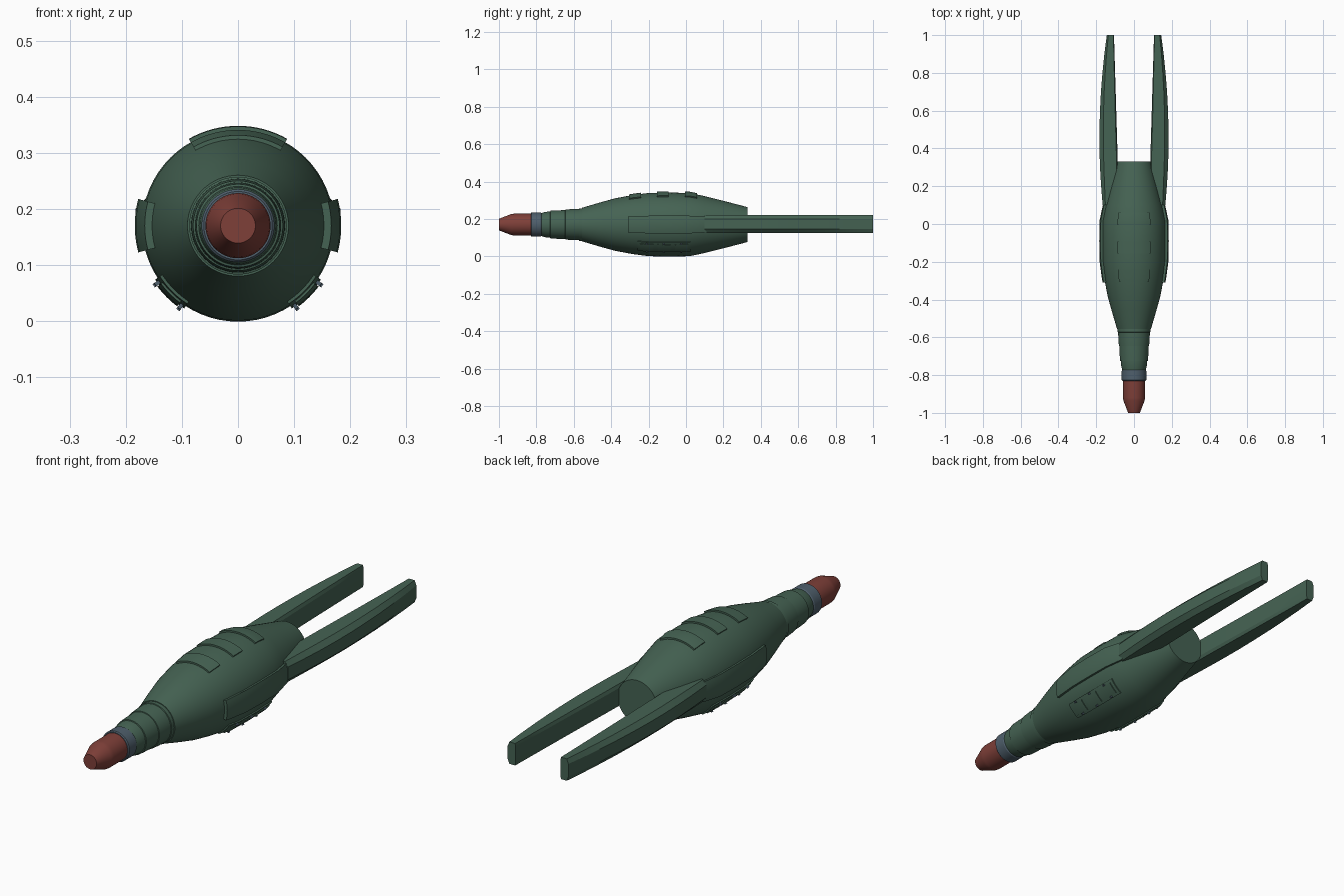
import bpy, bmesh
from math import sin, cos, pi, radians

cube = bpy.data.objects.get("Cube")
if cube:
    bpy.data.objects.remove(cube)

AXIS = 0.17   # height of the long axis


def material(name, rgb):
    m = bpy.data.materials.new(name)
    m.use_nodes = True
    m.diffuse_color = (*rgb, 1)
    m.node_tree.nodes["Principled BSDF"].inputs["Base Color"].default_value = (*rgb, 1)
    return m


GREEN = material("dark green paint", (0.06, 0.125, 0.087))
RED = material("rust red paint", (0.21, 0.05, 0.04))
STEEL = material("blue grey steel", (0.078, 0.115, 0.15))


def loft(name, rings, mat, angle=30):
    """Skin a row of closed, equally sized point rings and cap both ends."""
    bm = bmesh.new()
    rows = [[bm.verts.new(p) for p in ring] for ring in rings]
    n = len(rows[0])
    for a, b in zip(rows, rows[1:]):
        for i in range(n):
            j = (i + 1) % n
            bm.faces.new((a[i], a[j], b[j], b[i]))
    bm.faces.new(rows[0][::-1])
    bm.faces.new(rows[-1])
    bmesh.ops.recalc_face_normals(bm, faces=bm.faces[:])
    mesh = bpy.data.meshes.new(name)
    bm.to_mesh(mesh)
    bm.free()
    mesh.materials.append(mat)
    ob = bpy.data.objects.new(name, mesh)
    bpy.context.collection.objects.link(ob)
    bpy.ops.object.select_all(action='DESELECT')
    ob.select_set(True)
    bpy.context.view_layer.objects.active = ob
    bpy.ops.object.shade_smooth_by_angle(angle=radians(angle))
    return ob


def polar(r, a, y):
    return (r * cos(a), y, AXIS + r * sin(a))


def turned(name, profile, mat, sides=64):
    """Round part about the long axis from (y, radius) pairs."""
    return loft(name, [[polar(r, 2 * pi * i / sides, y) for i in range(sides)]
                       for y, r in profile], mat)


def lerp(table, y):
    for a, b in zip(table, table[1:]):
        if y <= b[0]:
            t = (y - a[0]) / (b[0] - a[0])
            return [p + t * (q - p) for p, q in zip(a[1:], b[1:])]
    return table[-1][1:]


HULL = [(-0.555, 0.09), (-0.46, 0.118), (-0.38, 0.14), (-0.29, 0.157), (-0.2, 0.169),
        (-0.09, 0.171), (0.02, 0.169), (0.1, 0.152), (0.2, 0.127), (0.33, 0.093)]


def shell_plate(name, y0, y1, mid, half, lift, mat=GREEN, sink=0.008, steps=10):
    """Curved plate that hugs the hull; angles in degrees."""
    ys = [y0] + [y for y, _ in HULL if y0 < y < y1] + [y1]
    angles = [radians(mid - half + 2 * half * i / steps) for i in range(steps + 1)]
    rings = []
    for y in ys:
        r = lerp(HULL, y)[0]
        rings.append([polar(r + lift, a, y) for a in angles]
                     + [polar(r - sink, a, y) for a in reversed(angles)])
    return loft(name, rings, mat)


# Hull, stepped neck, collar and nose
turned("hull", HULL, GREEN)
turned("neck", [(-0.56, 0.084), (-0.61, 0.083), (-0.645, 0.08), (-0.646, 0.077),
                (-0.69, 0.076), (-0.725, 0.074), (-0.726, 0.07), (-0.75, 0.068),
                (-0.78, 0.06)], GREEN)
turned("neck_base_ring", [(-0.575, 0.08), (-0.572, 0.087), (-0.55, 0.087)], GREEN)
turned("collar", [(-0.83, 0.061), (-0.826, 0.065), (-0.778, 0.065), (-0.772, 0.061)], STEEL)
turned("nose", [(-1.0, 0.031), (-0.935, 0.056), (-0.92, 0.058), (-0.82, 0.058)], RED)

# Raised bands across the top
for i, (y0, y1) in enumerate([(-0.305, -0.24), (-0.155, -0.093), (-0.005, 0.06)]):
    shell_plate(f"top_band_{i + 1}", y0, y1, 90, 29.5, 0.007, steps=16)

# Tail arm stations: y, inner x, outer x
ARM = [(0.1, 0.1, 0.166), (0.2, 0.09, 0.174), (0.3, 0.086, 0.18), (0.4, 0.088, 0.183),
       (0.5, 0.091, 0.183), (0.6, 0.094, 0.18), (0.7, 0.097, 0.175),
       (0.8, 0.1, 0.167), (0.9, 0.103, 0.157), (1.0, 0.106, 0.144)]


def arm_section(side, y, inner, outer):
    bevel = 0.22 * (outer - inner)
    upper = [(inner, 0.034), (inner + 0.3 * bevel, 0.047),
             (outer - bevel, 0.047), (outer, 0.027)]
    pts = upper + [(x, -z) for x, z in reversed(upper)]
    return [(side * x, y, AXIS + 0.003 + z) for x, z in pts]


for label, side in (("left", 1), ("right", -1)):
    # Side plate running back into the tail arm
    shell_plate(f"{label}_side_plate", -0.31, 0.11, 0 if side > 0 else 180, 15, 0.013)
    loft(f"{label}_tail_arm", [arm_section(side, *s) for s in ARM], GREEN, 15)

    # Lower access panel with raised covers and bolts
    mid = -45 if side > 0 else 225
    shell_plate(f"{label}_lower_panel", -0.26, 0.025, mid, 12, 0.005)
    for k in range(3):
        y0 = -0.245 + k * 0.093
        shell_plate(f"{label}_panel_cover_{k + 1}", y0, y0 + 0.07, mid, 8, 0.009)
        for e, turn in enumerate((-9.5, 9.5)):
            shell_plate(f"{label}_panel_bolt_{k + 1}_{e + 1}", y0 + 0.03, y0 + 0.038,
                        mid + turn, 1.1, 0.014, STEEL, steps=2)
